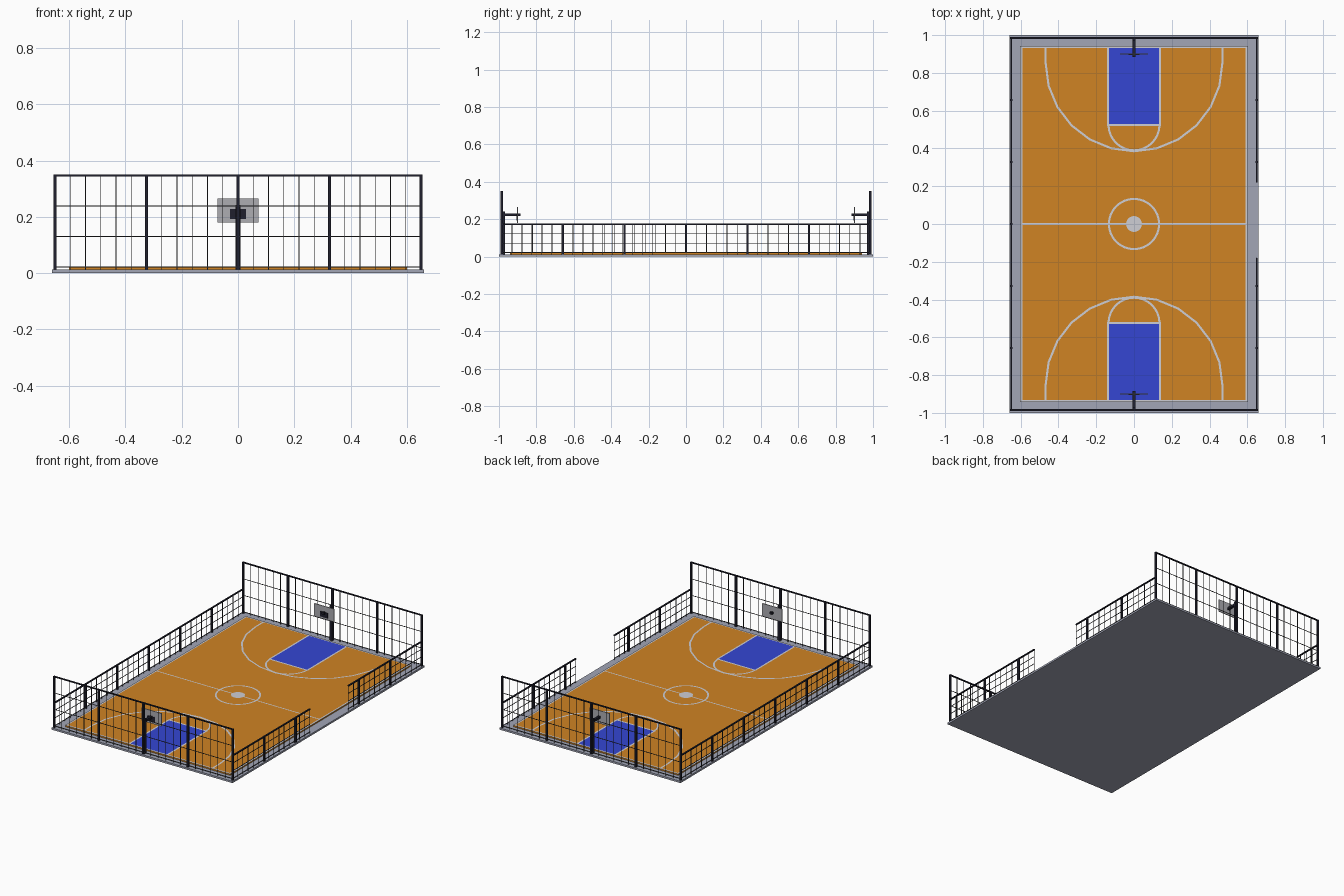
import bpy, bmesh, math
from mathutils import Vector

cube = bpy.data.objects.get("Cube")
if cube:
    bpy.data.objects.remove(cube, do_unlink=True)


def material(name, r, g, b):
    m = bpy.data.materials.new(name)
    m.use_nodes = True
    m.diffuse_color = (r, g, b, 1)
    m.node_tree.nodes["Principled BSDF"].inputs["Base Color"].default_value = (r, g, b, 1)
    return m


GREY = material("concrete grey", 0.36, 0.38, 0.47)
ORANGE = material("court orange", 0.63, 0.23, 0.017)
BLUE = material("key blue", 0.035, 0.062, 0.65)
WHITE = material("line white", 0.62, 0.62, 0.66)
DARK = material("dark steel", 0.014, 0.014, 0.026)
WIRE = material("wire grey", 0.045, 0.045, 0.05)
BOARD = material("board grey", 0.42, 0.42, 0.45)

BASE_Z, COURT_Z = 0.012, 0.021
LINE = 0.011


def finish(name, bm, mat):
    bmesh.ops.recalc_face_normals(bm, faces=bm.faces)
    mesh = bpy.data.meshes.new(name)
    bm.to_mesh(mesh)
    bm.free()
    mesh.materials.append(mat)
    obj = bpy.data.objects.new(name, mesh)
    bpy.context.collection.objects.link(obj)
    return obj


def boxes(name, mat, spans):
    """One object from boxes given as low and high corners."""
    bm = bmesh.new()
    for lo, hi in spans:
        verts = bmesh.ops.create_cube(bm, size=1)["verts"]
        for v in verts:
            v.co = [lo[i] if v.co[i] < 0 else hi[i] for i in range(3)]
    return finish(name, bm, mat)


def ribbon(name, pts, closed=False, width=LINE):
    """Flat painted line of even width along a path on the court."""
    pts = [Vector(p) for p in pts]
    n = len(pts)
    bm = bmesh.new()
    rows = []
    for i, p in enumerate(pts):
        a = pts[i - 1] if closed or i else p
        b = pts[(i + 1) % n] if closed or i < n - 1 else p
        d0 = (p - a).normalized() if p != a else (b - p).normalized()
        d1 = (b - p).normalized() if p != b else d0
        t = (d0 + d1).normalized()
        side = Vector((-t.y, t.x)) * (width / 2 / max(t.dot(d0), 0.3))
        rows.append([bm.verts.new((*(p + s * side), COURT_Z + 0.0015)) for s in (1, -1)])
    for i in range(n if closed else n - 1):
        (a, b), (c, d) = rows[i], rows[(i + 1) % n]
        bm.faces.new((b, d, c, a))
    obj = finish(name, bm, WHITE)
    # keep painted faces pointing up
    if obj.data.polygons[0].normal.z < 0:
        obj.data.flip_normals()
    return obj


def arc(cx, cy, r, start, end, steps):
    angles = [math.radians(start + (end - start) * i / steps) for i in range(steps + 1)]
    return [(cx + r * math.cos(a), cy + r * math.sin(a)) for a in angles]


# Ground slab and playing surface
boxes("ground_slab", GREY, [((-0.66, -1, 0), (0.66, 1, BASE_Z))])
boxes("court_floor", ORANGE, [((-0.6, -0.94, BASE_Z), (0.6, 0.94, COURT_Z))])

# Markings shared by both halves
ribbon("boundary_line", [(-0.597, -0.936), (0.597, -0.936), (0.597, 0.936), (-0.597, 0.936)], True)
ribbon("half_way_line", [(-0.597, 0), (0.597, 0)], width=0.008)
ribbon("centre_circle", arc(0, 0, 0.133, 0, 360, 32)[:-1], True)
bm = bmesh.new()
bmesh.ops.create_circle(bm, cap_ends=True, segments=24, radius=0.042)
for v in bm.verts:
    v.co.z = COURT_Z + 0.002
spot = finish("centre_spot", bm, WHITE)
if spot.data.polygons[0].normal.z < 0:
    spot.data.flip_normals()

# Markings and hoop at each end
for s, end in ((-1, "front"), (1, "back")):
    y0, y1 = sorted((s * 0.525, s * 0.934))
    boxes(end + "_key", BLUE, [((-0.138, y0, COURT_Z - 0.002), (0.138, y1, COURT_Z + 0.001))])
    ribbon(end + "_key_line", [(-0.138, s * 0.936), (-0.138, s * 0.525),
                               (0.138, s * 0.525), (0.138, s * 0.936)])
    ribbon(end + "_throw_arc", arc(0, s * 0.525, 0.135, 0, -s * 180, 16))
    ribbon(end + "_long_arc", [(0.468, s * 0.936)] + arc(0, s * 0.853, 0.468, 0, -s * 180, 12)
           + [(-0.468, s * 0.936)])

    def along(a, b):
        return sorted((s * a, s * b))

    p0, p1 = along(0.968, 0.985)
    a0, a1 = along(0.884, 0.985)
    b0, b1 = along(0.898, 0.903)
    boxes(end + "_hoop_stand", DARK, [((-0.009, p0, BASE_Z), (0.009, p1, 0.242)),
                                      ((-0.008, a0, 0.216), (0.008, a1, 0.23))])
    boxes(end + "_backboard", BOARD, [((-0.073, b0, 0.18), (0.073, b1, 0.265))])
    boxes(end + "_board_plate", DARK, [((-0.028, b0 - 0.003, 0.192), (0.028, b0, 0.227))])


def fence(name, axis, offset, lo, hi, height, posts, step):
    """Fence along an axis: posts, top rail and a wire grid."""
    def bar(a, b, z0, z1, half):
        if axis == "x":
            return (a, offset - half, z0), (b, offset + half, z1)
        return (offset - half, a, z0), (offset + half, b, z1)

    frame = [bar(p - 0.0055, p + 0.0055, BASE_Z, height, 0.0055) for p in posts]
    frame.append(bar(lo, hi, height - 0.006, height, 0.005))
    boxes(name + "_frame", DARK, frame)
    wires = []
    count = round((hi - lo) / step)
    for i in range(count + 1):
        p = lo + (hi - lo) * i / count
        wires.append(bar(p - 0.0015, p + 0.0015, BASE_Z, height, 0.0015))
    for i in range(3):
        z = 0.022 + (height - 0.025) * i / 3
        wires.append(bar(lo, hi, z - 0.0015, z + 0.0015, 0.0015))
    boxes(name + "_wires", WIRE, wires)


# Tall end fences
end_posts = [0.65 * i / 2 for i in range(-2, 3)]
for s, end in ((-1, "front"), (1, "back")):
    fence(end + "_fence", "x", s * 0.985, -0.65, 0.65, 0.35, end_posts, 0.65 / 12)

# Low side fences, with the entrance gap on the left
side_posts = [0.985 * i / 3 for i in range(-3, 4)]
fence("right_fence", "y", -0.65, -0.985, 0.985, 0.176, side_posts, 0.985 / 18)
for part, lo, hi in (("front", -0.985, -0.18), ("back", 0.22, 0.985)):
    posts = [p for p in side_posts if lo - 0.01 < p < hi + 0.01]
    fence("left_fence_" + part, "y", 0.65, lo, hi, 0.176, posts, 0.985 / 18)
